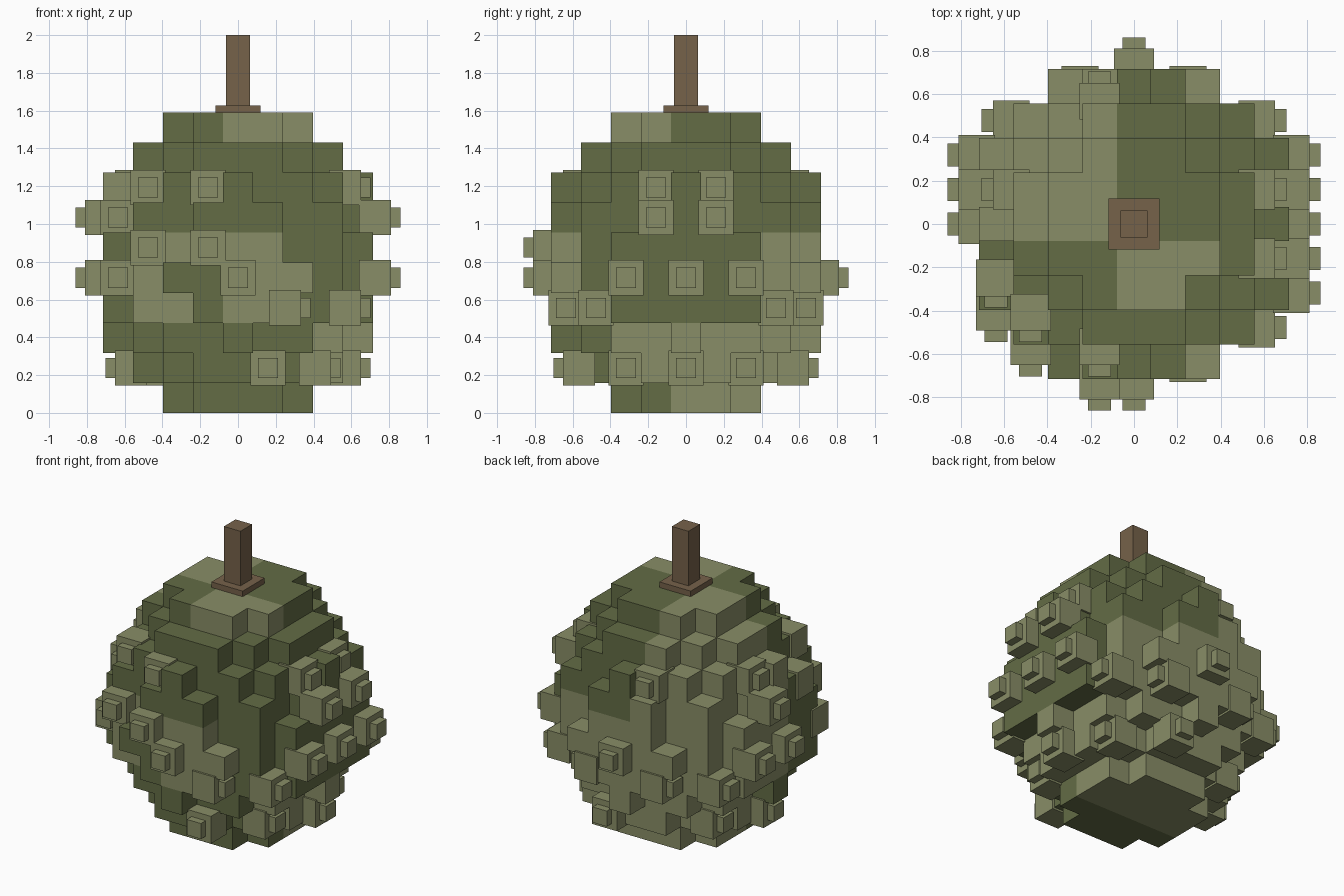
import bpy, bmesh
from mathutils import Vector, Matrix

if "Cube" in bpy.data.objects:
    bpy.data.objects.remove(bpy.data.objects["Cube"])

V = 0.159  # voxel size


def material(name, rgb):
    m = bpy.data.materials.new(name)
    m.diffuse_color = (*rgb, 1)
    m.use_nodes = True
    m.node_tree.nodes["Principled BSDF"].inputs["Base Color"].default_value = m.diffuse_color
    return m


dark = material("dark green", (0.125, 0.150, 0.060))
light = material("light green", (0.250, 0.270, 0.135))
brown = material("stem brown", (0.180, 0.122, 0.068))

# Fruit body: squared radius of each voxel layer, bottom to top
R2 = [5.2, 11, 16.6, 20.2, 21, 20.2, 19, 16.6, 11, 5.2]
cells = {(i, j, k) for k in range(10) for i in range(-4, 5) for j in range(-4, 5)
         if i * i + 1.03 * j * j <= R2[k]}

# Colour patches are blocks of 3 x 3 x 3 voxels; these blocks are light
LIGHT = {(0, 0, 0), (1, -1, 0), (1, 0, 0), (0, 1, 0), (1, 1, 0), (-1, 0, 0), (-1, 1, 0),
         (-1, -1, 1), (0, -2, 1), (1, 1, 1), (0, 1, 1), (-1, 0, 1), (-1, 1, 1), (-2, 0, 1),
         (-2, 1, 1), (-1, 0, 2), (-1, 1, 2), (-2, 0, 2), (-2, 1, 2),
         (-1, 0, 3), (0, -1, 3)}


def finish(name, bm, mats):
    me = bpy.data.meshes.new(name)
    bm.to_mesh(me)
    bm.free()
    for m in mats:
        me.materials.append(m)
    ob = bpy.data.objects.new(name, me)
    bpy.context.collection.objects.link(ob)
    return ob


def add_box(bm, lo, hi):
    lo, hi = Vector(lo), Vector(hi)
    mat = Matrix.Translation((lo + hi) / 2) @ Matrix.Diagonal((*(hi - lo), 1))
    bmesh.ops.create_cube(bm, size=1, matrix=mat)


# Body: only the exposed voxel faces
bm = bmesh.new()
for c in sorted(cells):
    centre = Vector((c[0] * V, c[1] * V, (c[2] + 0.5) * V))
    for axis in range(3):
        for s in (-1, 1):
            n = list(c)
            n[axis] += s
            if tuple(n) in cells:
                continue
            a, b, d = Vector(), Vector(), Vector()
            d[axis] = s * V / 2
            a[(axis + 1) % 3] = V / 2
            b[(axis + 2) % 3] = s * V / 2
            f = bm.faces.new([bm.verts.new(centre + d + p)
                              for p in (-a - b, a - b, a + b, b - a)])
            f.material_index = int(tuple(q // 3 for q in c) in LIGHT)
bmesh.ops.remove_doubles(bm, verts=bm.verts, dist=0.001)
finish("fruit_body", bm, [dark, light])


# Spikes: a wide block with a small tip, pointing along x or y
def spikes(name, axis, sign, places):
    bm = bmesh.new()
    for u, k in places:
        row = [c[axis] * sign for c in cells if c[1 - axis] == u and c[2] == k]
        if not row:
            continue
        surf = (max(row) + 0.5) * V
        for half, d0, d1 in ((0.093, -0.075, 0.095), (0.053, 0.06, 0.146)):
            lo, hi = [0, 0, (k + 0.5) * V - half], [0, 0, (k + 0.5) * V + half]
            lo[1 - axis], hi[1 - axis] = u * V - half, u * V + half
            lo[axis], hi[axis] = sorted((sign * (surf + d0), sign * (surf + d1)))
            add_box(bm, lo, hi)
    finish(name, bm, [light])


side = [(-1, 7), (1, 7), (-1, 6), (1, 6), (-2, 4), (0, 4), (2, 4),
        (-4, 3), (-3, 3), (3, 3), (4, 3), (-2, 1), (0, 1), (2, 1)]
spikes("right_spikes", 0, 1, side)
spikes("left_spikes", 0, -1, [p for p in side if p[0] >= 0])
spikes("front_spikes", 1, -1, [(-3, 7), (-1, 7), (-4, 6), (-3, 5), (-1, 5),
                               (-4, 4), (0, 4), (1, 1)])
spikes("back_spikes", 1, 1, [(-1, 7), (0, 4), (1, 1)])

# Stem with its collar
for name, half, z0, z1 in (("stem_collar", 0.118, 1.585, 1.628), ("stem", 0.0625, 1.6, 2.0)):
    bm = bmesh.new()
    add_box(bm, (-half, -half, z0), (half, half, z1))
    finish(name, bm, [brown])
